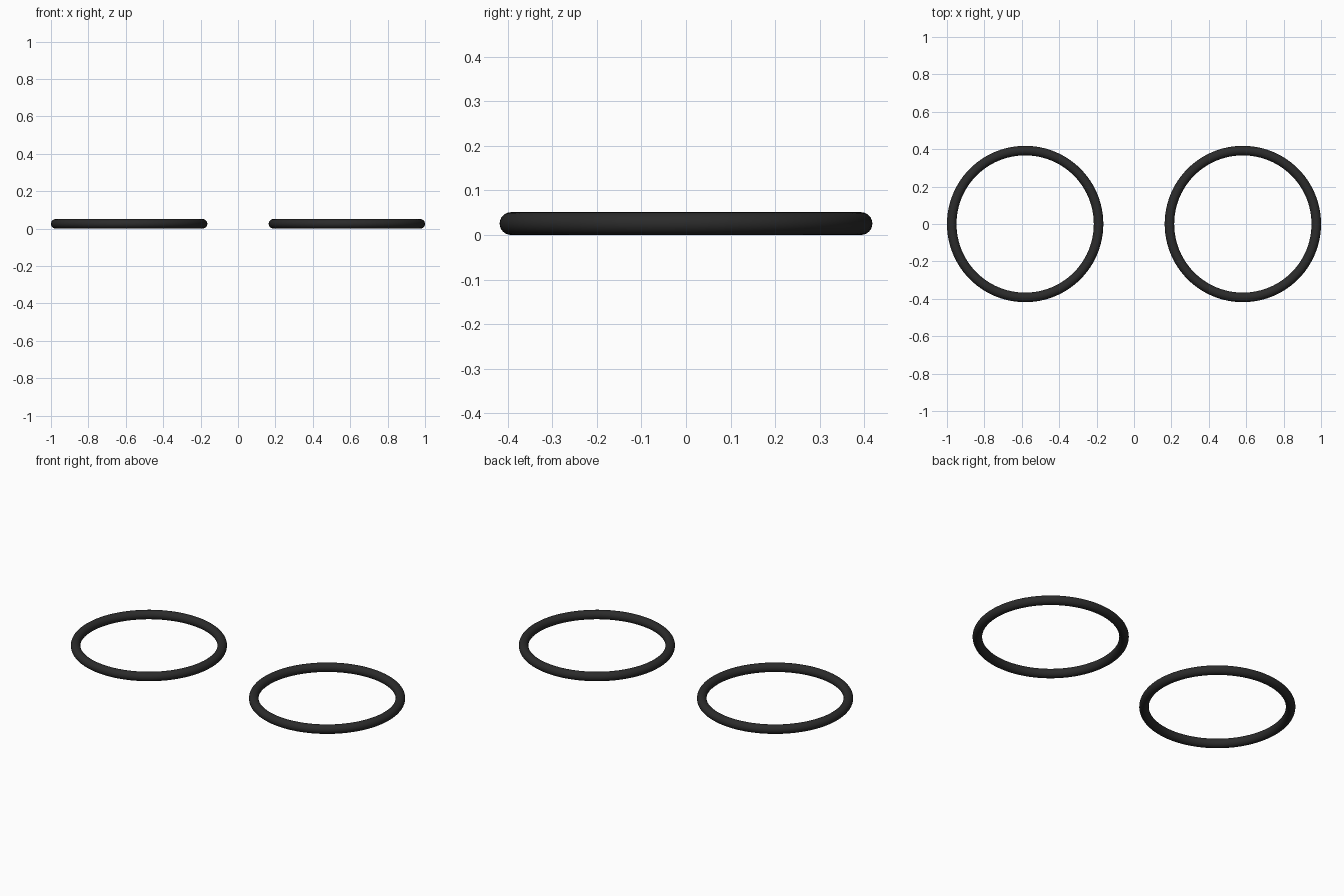
import bpy

cube = bpy.data.objects.get("Cube")
if cube:
    bpy.data.objects.remove(cube, do_unlink=True)

TUBE = 0.0255            # tube radius
OUTER = 0.418            # outer ring radius
CENTRE = 1.0 - OUTER     # ring centre distance from the middle

# Black rubber material
rubber = bpy.data.materials.new("black rubber")
rubber.use_nodes = True
colour = (0.024, 0.024, 0.024, 1.0)
rubber.diffuse_color = colour
rubber.node_tree.nodes["Principled BSDF"].inputs["Base Color"].default_value = colour

# Two matching rings lying flat, side by side
for name, side in (("left_ring", 1), ("right_ring", -1)):
    bpy.ops.mesh.primitive_torus_add(
        major_radius=OUTER - TUBE, minor_radius=TUBE,
        major_segments=96, minor_segments=24,
        location=(side * CENTRE, 0, TUBE))
    ring = bpy.context.object
    ring.name = name
    ring.data.materials.append(rubber)
    bpy.ops.object.shade_smooth()
